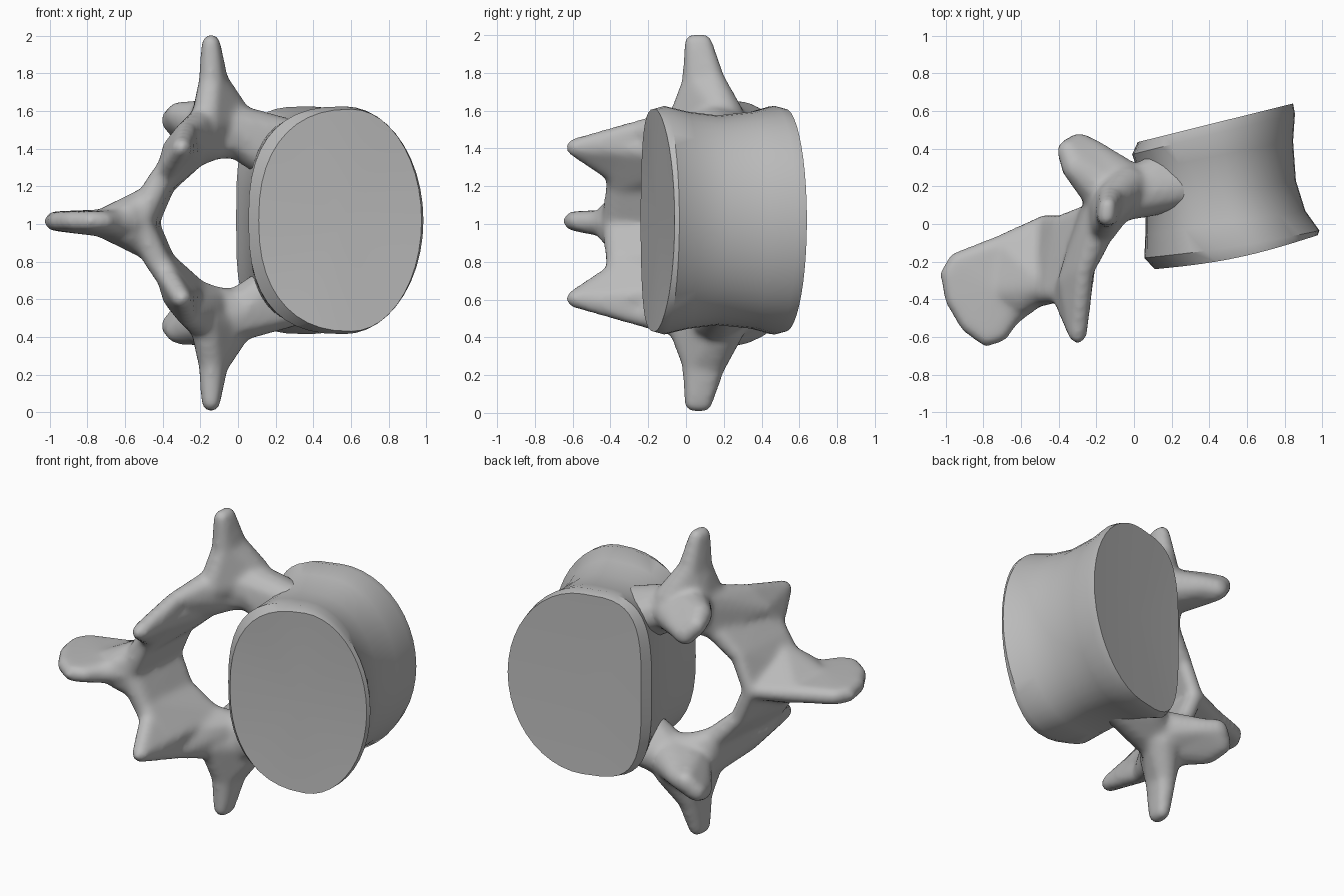
import bpy, bmesh, math
from mathutils import Vector

if "Cube" in bpy.data.objects:
    bpy.data.objects.remove(bpy.data.objects["Cube"])

MID = 1.005  # height of the mirror plane

bone = bpy.data.materials.new("bone_grey")
bone.diffuse_color = (0.5, 0.5, 0.5, 1)
bone.use_nodes = True
bone.node_tree.nodes["Principled BSDF"].inputs["Base Color"].default_value = bone.diffuse_color


def add_object(name, bm):
    bmesh.ops.recalc_face_normals(bm, faces=bm.faces[:])
    mesh = bpy.data.meshes.new(name)
    bm.to_mesh(mesh)
    bm.free()
    mesh.materials.append(bone)
    ob = bpy.data.objects.new(name, mesh)
    bpy.context.collection.objects.link(ob)
    return ob


# --- Vertebral body: D-shaped rings lofted from front plate to back plate ---
# (left x, left y, right x, right y, half height)
RINGS = [
    (0.11, -0.24, 0.975, -0.06, 0.59),
    (0.055, -0.18, 0.985, -0.035, 0.605),
    (0.06, -0.06, 0.91, 0.07, 0.575),
    (0.06, 0.10, 0.86, 0.23, 0.555),
    (0.02, 0.28, 0.845, 0.44, 0.575),
    (-0.01, 0.37, 0.855, 0.585, 0.605),
    (0.02, 0.435, 0.845, 0.64, 0.59),
]
SEG = 44


def d_ring(bm, ring, t):
    lx, ly, rx, ry, h = ring
    wide = 0.57 - 0.13 * t                  # where the outline is tallest
    power = 2.35 + 1.3 * t                  # flatter canal side toward the back
    bow = -0.03 * max(0, 1 - 3 * t)         # front plate bulges a little
    verts = []
    for i in range(SEG):
        a = 2 * math.pi * i / SEG
        c, s = math.cos(a), math.sin(a)
        e = 2 / power if c < 0 else 1.0
        u = wide + math.copysign(abs(c) ** e, c) * (wide if c < 0 else 1 - wide)
        z = math.copysign(abs(s) ** e, s) * h
        verts.append(bm.verts.new((lx + (rx - lx) * u,
                                   ly + (ry - ly) * u + bow * math.sin(math.pi * u),
                                   MID + 0.015 + z)))
    return verts


bm = bmesh.new()
rings = [d_ring(bm, r, i / (len(RINGS) - 1)) for i, r in enumerate(RINGS)]
for a, b in zip(rings, rings[1:]):
    for i in range(SEG):
        j = (i + 1) % SEG
        bm.faces.new((a[i], a[j], b[j], b[i]))
# Slightly dished end plates
for rim, inward in ((rings[0], 0.012), (rings[-1], -0.015)):
    plate = bm.faces.new(rim)
    plate.normal_update()
    centre = plate.calc_center_median() + Vector((0, inward, 0))
    fan = bmesh.ops.poke(bm, faces=[plate])
    fan["verts"][0].co = centre
body = add_object("vertebral_body", bm)
bpy.context.view_layer.objects.active = body
body.select_set(True)
bpy.ops.object.shade_smooth_by_angle(angle=math.radians(33))

# --- Arch and processes: hulls around balls, fused into one surface ---
tmp = bmesh.new()
bmesh.ops.create_icosphere(tmp, subdivisions=2, radius=1)
SPHERE = [v.co.copy() for v in tmp.verts]
tmp.free()


def hull(bm, balls, side):
    verts = [bm.verts.new(Vector((x, y, MID + side * h)) + p * (r + 0.007))
             for x, y, h, r in balls for p in SPHERE]
    bmesh.ops.convex_hull(bm, input=verts)
    bmesh.ops.delete(bm, geom=[v for v in verts if v.is_valid and not v.link_faces],
                     context='VERTS')


# Landmarks: x, y, height from the mirror plane, radius
BALL = {
    # spinous blade
    "blade_top": (-0.70, -0.11, 0, 0.05), "blade_low": (-0.66, -0.48, 0, 0.06),
    "blade_mid": (-0.73, -0.35, 0, 0.065), "blade_root": (-0.58, -0.34, 0, 0.10),
    # lamina
    "lam0_front": (-0.53, -0.37, 0, 0.07), "lam0_back": (-0.47, 0.0, 0, 0.045),
    "flare": (-0.48, -0.32, 0.13, 0.06), "flare_low": (-0.59, -0.40, 0.04, 0.07),
    "lam1_front": (-0.43, -0.36, 0.20, 0.06), "lam1_back": (-0.385, 0.0, 0.20, 0.045),
    "lam2_front": (-0.29, -0.37, 0.40, 0.06), "lam2_back": (-0.23, 0.04, 0.365, 0.065),
    # inferior articular process
    "inf_in": (-0.38, -0.38, 0.27, 0.05), "inf_out": (-0.27, -0.25, 0.49, 0.05),
    "inf_side": (-0.35, -0.30, 0.39, 0.05), "inf_tip": (-0.30, -0.585, 0.40, 0.045),
    # pedicle
    "arch": (-0.13, 0.10, 0.43, 0.09), "core": (-0.15, 0.11, 0.54, 0.10),
    "pedicle": (0.0, 0.165, 0.49, 0.135), "ped_in": (0.12, 0.16, 0.38, 0.11),
    "ped_back": (0.13, 0.27, 0.44, 0.10), "ped_end": (0.40, 0.21, 0.43, 0.085),
    # transverse process
    "trans_tip": (-0.145, 0.04, 0.95, 0.045), "trans_tip2": (-0.14, 0.095, 0.955, 0.04),
    "trans_mid": (-0.14, 0.05, 0.75, 0.065), "trans_mid2": (-0.12, 0.14, 0.75, 0.065),
    "trans_base": (-0.04, 0.20, 0.55, 0.11), "trans_foot": (-0.17, -0.02, 0.52, 0.08),
    # superior articular process
    "sup_tip": (-0.35, 0.39, 0.545, 0.055), "sup_end": (-0.29, 0.42, 0.48, 0.06),
    "sup_web": (-0.22, 0.38, 0.49, 0.065), "sup_out": (-0.31, 0.30, 0.57, 0.07),
    "sup_base": (-0.16, 0.19, 0.52, 0.13),
}

# Parts of one half of the arch, repeated on the other half
PARTS = [
    "blade_top blade_low blade_mid lam0_back blade_root lam0_front",
    "blade_mid blade_top flare_low flare lam0_back",
    "lam0_back lam0_front lam1_back lam1_front",
    "lam1_back lam1_front lam2_back lam2_front",
    "inf_in inf_out inf_side lam2_front inf_tip",
    "inf_out inf_side lam2_back arch core",
    "arch core pedicle",
    "pedicle ped_in ped_back ped_end",
    "trans_tip trans_tip2 trans_mid trans_mid2",
    "trans_mid trans_mid2 core trans_base trans_foot",
    "sup_tip sup_end sup_web sup_out sup_base",
    "sup_web sup_base pedicle",
]

bm = bmesh.new()
for side in (1, -1):
    for part in PARTS:
        hull(bm, [BALL[n] for n in part.split()], side)
# Rounded end of the blade, an arc joined to its root
arc = [(-0.84 + 0.115 * math.cos(a) - 0.08 * math.sin(a),
        -0.40 + 0.205 * math.sin(a), 0.01, 0.045)
       for a in (math.radians(d) for d in range(60, 301, 40))]
hull(bm, arc + [BALL[n] for n in ("blade_top", "blade_low", "blade_mid")], 1)
arch = add_object("arch_and_processes", bm)

fuse = arch.modifiers.new("fuse", 'REMESH')
fuse.mode = 'VOXEL'
fuse.voxel_size = 0.018
fuse.use_smooth_shade = True
soften = arch.modifiers.new("soften", 'SMOOTH')
soften.factor = 0.5
soften.iterations = 11
